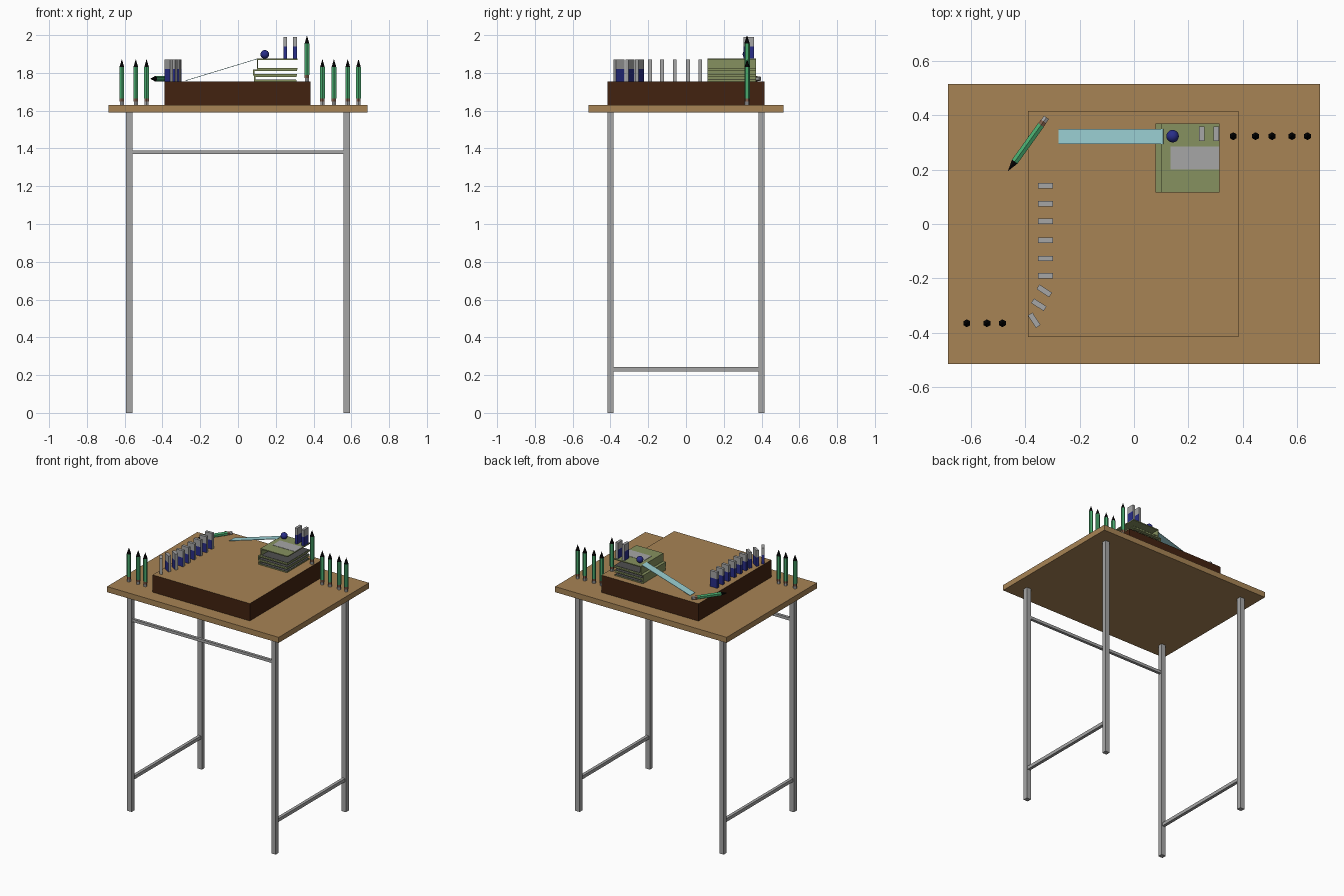
import bpy, bmesh, math
from mathutils import Matrix, Vector

if "Cube" in bpy.data.objects:
    bpy.data.objects.remove(bpy.data.objects["Cube"])


def mat(name, r, g, b):
    m = bpy.data.materials.new(name)
    m.diffuse_color = (r, g, b, 1)
    m.use_nodes = True
    m.node_tree.nodes["Principled BSDF"].inputs["Base Color"].default_value = m.diffuse_color
    return m


TAN = mat("tan_wood", 0.39, 0.23, 0.09)
DARK = mat("dark_brown", 0.055, 0.016, 0.005)
GREY = mat("grey", 0.38, 0.38, 0.38)
OLIVE = mat("olive", 0.24, 0.285, 0.115)
CYAN = mat("pale_cyan", 0.32, 0.62, 0.64)
BLUE = mat("blue", 0.022, 0.027, 0.25)
GREEN = mat("pencil_green", 0.065, 0.40, 0.155)
BAND = mat("band_brown", 0.22, 0.115, 0.07)
BLACK = mat("black", 0.002, 0.002, 0.002)
SHADE = mat("dark_grey", 0.08, 0.08, 0.08)


def finish(name, bm, mats, loc=(0, 0, 0), matrix=None):
    bmesh.ops.recalc_face_normals(bm, faces=bm.faces)
    me = bpy.data.meshes.new(name)
    bm.to_mesh(me)
    bm.free()
    for m in mats:
        me.materials.append(m)
    ob = bpy.data.objects.new(name, me)
    bpy.context.collection.objects.link(ob)
    ob.location = loc
    if matrix:
        ob.matrix_world = matrix
    return ob


def add_box(bm, x0, x1, y0, y1, z0, z1):
    m = Matrix.Translation(((x0 + x1) / 2, (y0 + y1) / 2, (z0 + z1) / 2)) @ \
        Matrix.Diagonal((x1 - x0, y1 - y0, z1 - z0, 1))
    return bmesh.ops.create_cube(bm, size=1, matrix=m)["verts"]


def box(name, m, *b):
    bm = bmesh.new()
    add_box(bm, *b)
    return finish(name, bm, [m])


# Desk: top, four legs, front bar and two side bars
box("table_top", TAN, -0.685, 0.685, -0.515, 0.515, 1.59, 1.63)
for sx in (-1, 1):
    for sy in (-1, 1):
        x, y = sx * 0.575, sy * 0.4
        box("leg", GREY, x - 0.0175, x + 0.0175, y - 0.0165, y + 0.0165, 0, 1.59)
    box("side_bar", GREY, sx * 0.575 - 0.011, sx * 0.575 + 0.011, -0.385, 0.385, 0.218, 0.242)
box("front_bar", GREY, -0.56, 0.56, -0.41, -0.39, 1.37, 1.39)

# Raised box with a tan lid face and dark sides
bm = bmesh.new()
add_box(bm, -0.39, 0.385, -0.415, 0.415, 1.63, 1.755)
for f in bm.faces:
    f.normal_update()
    f.material_index = 1 if f.normal.z > 0.5 else 0
finish("raised_box", bm, [DARK, TAN])

# Stack of three open-sided books: C-shaped covers
for x0, x1, z0, z1 in ((0.085, 0.31, 1.755, 1.785),
                       (0.08, 0.312, 1.786, 1.817),
                       (0.1, 0.315, 1.818, 1.875)):
    y0, y1, t = 0.115, 0.37, 0.007
    bm = bmesh.new()
    prof = [(x0, z0), (x1, z0), (x1, z0 + t), (x0 + t, z0 + t),
            (x0 + t, z1 - t), (x1, z1 - t), (x1, z1), (x0, z1)]
    face = bm.faces.new([bm.verts.new((x, y0, z)) for x, z in prof])
    ext = bmesh.ops.extrude_face_region(bm, geom=[face])
    bmesh.ops.translate(bm, vec=(0, y1 - y0, 0),
                        verts=[v for v in ext["geom"] if isinstance(v, bmesh.types.BMVert)])
    finish("book_cover", bm, [OLIVE])
    box("book_inside", SHADE, x0 + t, x1 - 0.002, y0 + 0.002, y1 - 0.002, z0 + t, z0 + t + 0.002)
box("book_label", GREY, 0.135, 0.315, 0.2, 0.285, 1.875, 1.877)


# Dominoes: grey blocks with blue lower faces
def domino(x, y, z, deg):
    bm = bmesh.new()
    add_box(bm, -0.0275, 0.0275, -0.01, 0.01, 0, 0.115)
    bmesh.ops.bisect_plane(bm, geom=bm.verts[:] + bm.edges[:] + bm.faces[:],
                           plane_co=(0, 0, 0.065), plane_no=(0, 0, 1))
    for f in bm.faces:
        f.normal_update()
        low = f.calc_center_median().z < 0.065
        side = abs(f.normal.y) > 0.5 or f.normal.x < -0.5
        f.material_index = 1 if low and side else 0
    finish("domino", bm, [GREY, BLUE],
           matrix=Matrix.Translation((x, y, z)) @ Matrix.Rotation(math.radians(deg), 4, 'Z'))


for y in (0.14, 0.075, 0.01, -0.06, -0.127, -0.19):
    domino(-0.326, y, 1.755, 0)
for x, y, a in ((-0.33, -0.246, -33), (-0.35, -0.297, -33), (-0.367, -0.354, -57)):
    domino(x, y, 1.755, a)
for x in (0.25, 0.302):
    domino(x, 0.332, 1.875, 90)

# Ball on the books
bm = bmesh.new()
bmesh.ops.create_uvsphere(bm, u_segments=20, v_segments=12, radius=0.023)
for f in bm.faces:
    f.smooth = True
finish("ball", bm, [BLUE], (0.142, 0.323, 1.898))

# Ruler used as a ramp
bm = bmesh.new()
a, b = Vector((-0.277, 0, 1.759)), Vector((0.108, 0, 1.876))
add_box(bm, -(b - a).length / 2, (b - a).length / 2, -0.028, 0.028, -0.0015, 0.0015)
mid = (a + b) / 2
finish("ruler_ramp", bm, [CYAN], matrix=Matrix.Translation((mid.x, 0.322, mid.z)) @
       Matrix.Rotation(-math.atan2(b.z - a.z, b.x - a.x), 4, 'Y'))


# Pencils: stacked hexagonal sections along z
def pencil(matrix):
    bm = bmesh.new()
    secs = ((0, 0.018, 0.0125, 0.0125, 0), (0.018, 0.035, 0.0135, 0.0135, 1),
            (0.035, 0.2, 0.0145, 0.0145, 2), (0.2, 0.242, 0.0145, 0.0005, 3))
    for z0, z1, r0, r1, mi in secs:
        vs = bmesh.ops.create_cone(bm, cap_ends=True, segments=6, radius1=r0, radius2=r1, depth=z1 - z0,
                                   matrix=Matrix.Translation((0, 0, (z0 + z1) / 2)))["verts"]
        for f in {f for v in vs for f in v.link_faces}:
            f.material_index = mi
    finish("pencil", bm, [GREY, BAND, GREEN, BLACK], matrix=matrix)


for x in (-0.615, -0.541, -0.484):
    pencil(Matrix.Translation((x, -0.365, 1.63)))
for x, z in ((0.365, 1.755), (0.447, 1.63), (0.508, 1.63), (0.581, 1.63), (0.638, 1.63)):
    pencil(Matrix.Translation((x, 0.323, z)))
# Pencil lying at the end of the domino row
end, tip = Vector((-0.322, 0.392, 1.769)), Vector((-0.462, 0.197, 1.769))
pencil(Matrix.Translation(end) @ (tip - end).to_track_quat('Z', 'Y').to_matrix().to_4x4())
